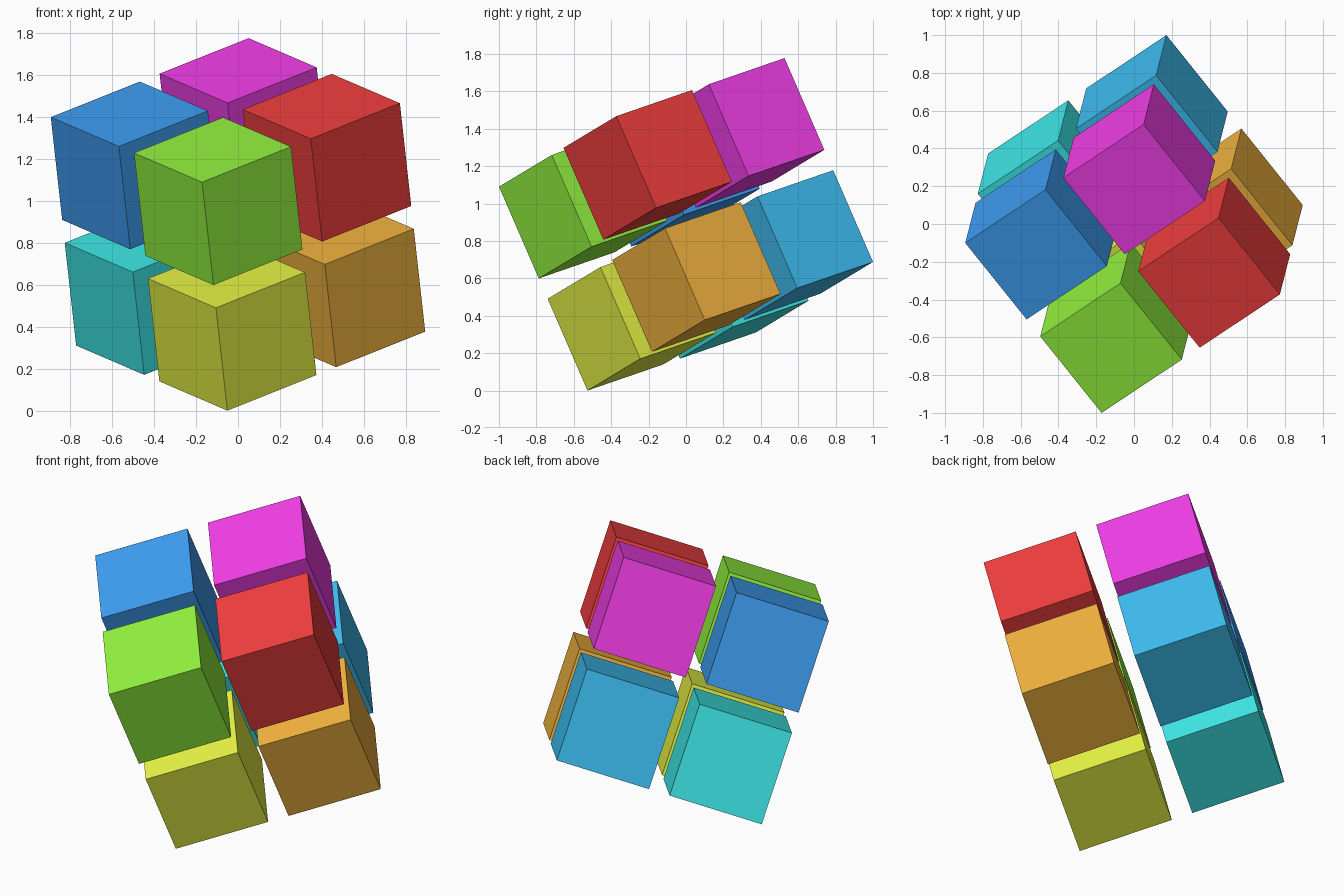
import bpy
from math import radians
from mathutils import Euler, Matrix, Vector

if "Cube" in bpy.data.objects:
    bpy.data.objects.remove(bpy.data.objects["Cube"])

# Tilt shared by the whole 2x2x2 block
rot = Euler((radians(15.9), radians(-18.4), radians(33.6)), 'XYZ').to_matrix()
extent = [sum(abs(v) for v in row) for row in rot]
block = 2.0 / max(extent)          # edge of the whole block
size = block * 0.45                # edge of one cube
step = block * 0.55                # spacing between cube centres
centre = Vector((0, 0, extent[2] * block / 2))

# Grid position -> name and colour
cubes = {
    (0, 0, 0): ("yellow_cube", (0.82, 0.92, 0.06)),
    (1, 0, 0): ("orange_cube", (0.91, 0.46, 0.05)),
    (0, 1, 0): ("teal_cube", (0.05, 0.83, 0.83)),
    (1, 1, 0): ("azure_cube", (0.05, 0.53, 0.91)),
    (0, 0, 1): ("green_cube", (0.30, 0.92, 0.05)),
    (1, 0, 1): ("red_cube", (0.91, 0.05, 0.05)),
    (0, 1, 1): ("blue_cube", (0.05, 0.35, 0.92)),
    (1, 1, 1): ("magenta_cube", (0.92, 0.05, 0.83)),
}

for cell, (name, colour) in cubes.items():
    offset = (Vector(cell) - Vector((0.5, 0.5, 0.5))) * step
    bpy.ops.mesh.primitive_cube_add(size=size)
    cube = bpy.context.object
    cube.name = name
    cube.matrix_world = Matrix.Translation(centre + rot @ offset) @ rot.to_4x4()
    mat = bpy.data.materials.new(name + "_paint")
    mat.diffuse_color = (*colour, 1)
    mat.use_nodes = True
    mat.node_tree.nodes["Principled BSDF"].inputs["Base Color"].default_value = mat.diffuse_color
    cube.data.materials.append(mat)
